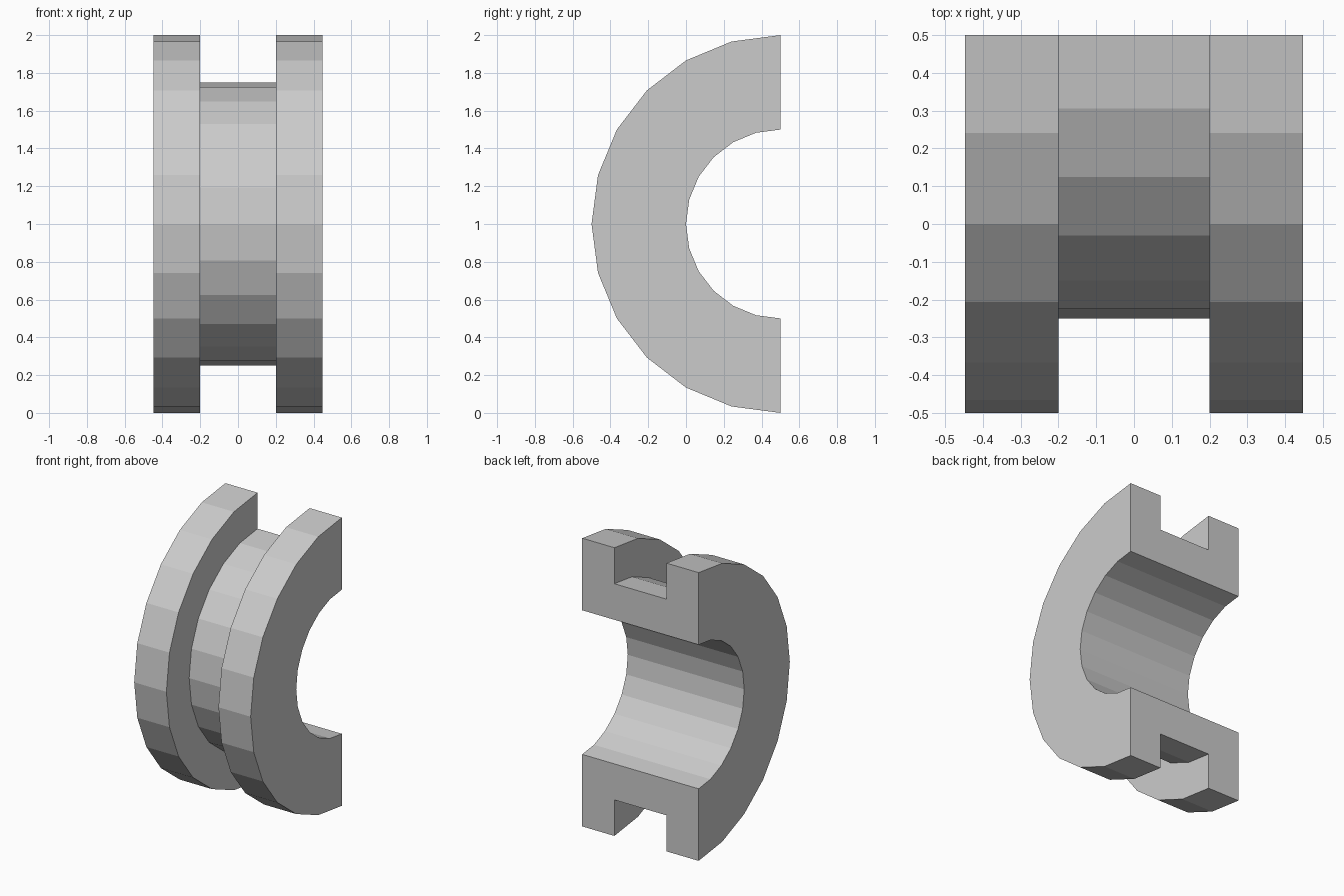
import bpy, bmesh
from math import sin, cos, pi

if "Cube" in bpy.data.objects:
    bpy.data.objects.remove(bpy.data.objects["Cube"])

SEGMENTS = 12            # facets around the half turn
HALF_W, GROOVE_W = 0.447, 0.2
R_IN, R_GROOVE, R_OUT = 0.5, 0.75, 1.0
CY, CZ = 0.5, 1.0        # axis of the ring, running along x

# U-shaped cross-section as (x, radius)
section = [(-HALF_W, R_IN), (HALF_W, R_IN), (HALF_W, R_OUT), (GROOVE_W, R_OUT),
           (GROOVE_W, R_GROOVE), (-GROOVE_W, R_GROOVE), (-GROOVE_W, R_OUT), (-HALF_W, R_OUT)]

# Sweep the section through half a turn
bm = bmesh.new()
rings = []
for i in range(SEGMENTS + 1):
    a = pi * i / SEGMENTS
    rings.append([bm.verts.new((x, CY - r * sin(a), CZ + r * cos(a))) for x, r in section])
n = len(section)
for r0, r1 in zip(rings, rings[1:]):
    for j in range(n):
        k = (j + 1) % n
        bm.faces.new((r0[j], r0[k], r1[k], r1[j]))

# Flat cut ends
bm.faces.new(rings[0])
bm.faces.new(rings[-1])
bmesh.ops.recalc_face_normals(bm, faces=bm.faces[:])

mesh = bpy.data.meshes.new("grooved_half_ring")
bm.to_mesh(mesh)
bm.free()
ring = bpy.data.objects.new("grooved_half_ring", mesh)
bpy.context.collection.objects.link(ring)
